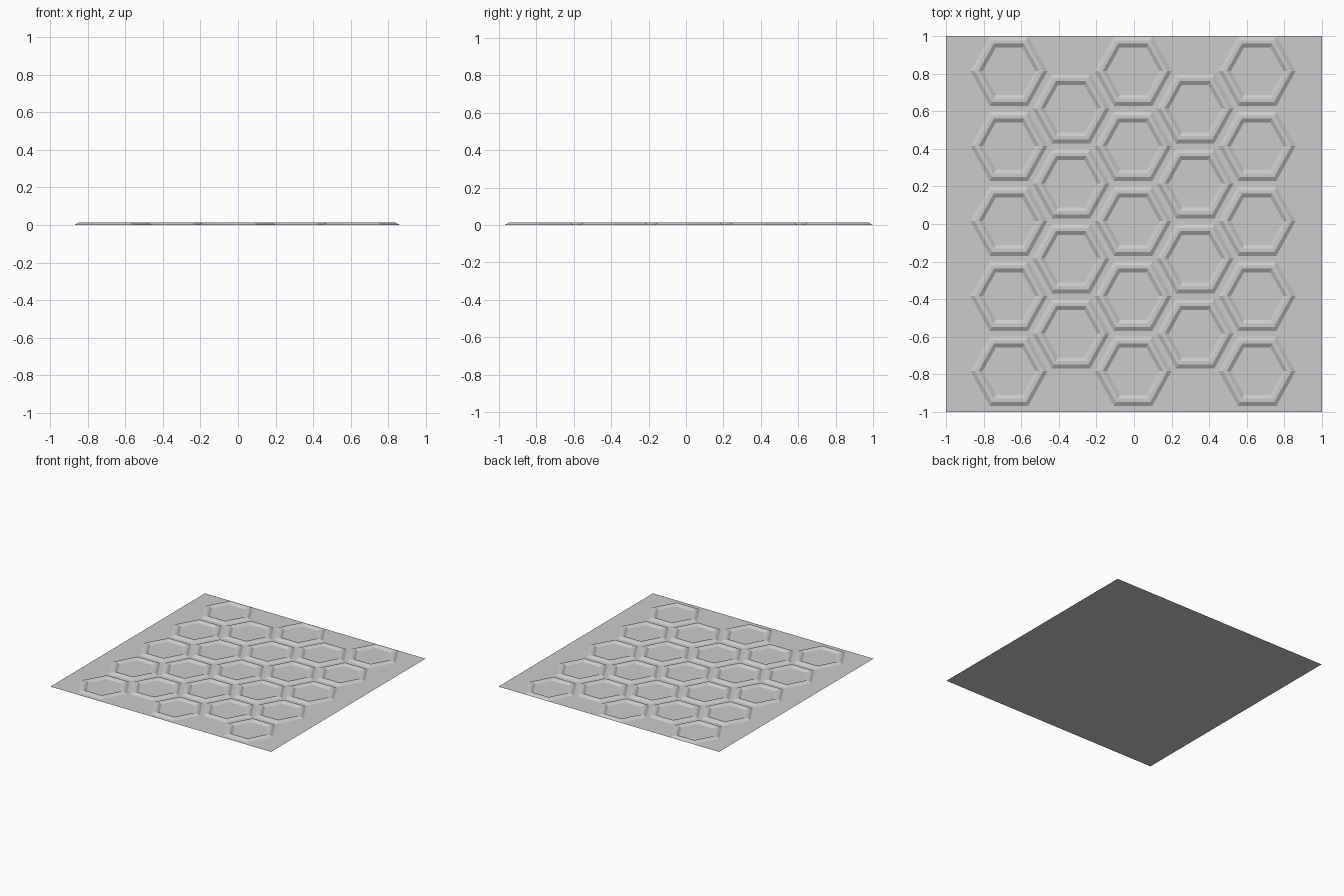
import bpy
from math import cos, sin, pi, radians

if "Cube" in bpy.data.objects:
    bpy.data.objects.remove(bpy.data.objects["Cube"])

CX, CY = -0.005, 0.015       # pattern centre
DX, DY = 0.33, 0.399         # column and row spacing
SQUASH = 0.96                # slight narrowing of the hexagons in x
# ridge cross-section: (distance from centre to flat side, height)
PROFILE = [(0.185, 0.0), (0.164, 0.013), (0.146, 0.013), (0.126, 0.0)]


def add_object(name, verts, faces):
    mesh = bpy.data.meshes.new(name)
    mesh.from_pydata(verts, [], faces)
    mesh.update()
    obj = bpy.data.objects.new(name, mesh)
    bpy.context.collection.objects.link(obj)
    return obj


def hex_ridge(name, cx, cy):
    verts, faces = [], []
    for apothem, z in PROFILE:
        r = apothem / cos(radians(30))
        for i in range(6):
            a = i * pi / 3
            verts.append((cx + SQUASH * r * cos(a), cy + r * sin(a), z))
    for k in range(len(PROFILE) - 1):
        for i in range(6):
            j = (i + 1) % 6
            faces.append((k * 6 + i, k * 6 + j, k * 6 + 6 + j, k * 6 + 6 + i))
    return add_object(name, verts, faces)


# flat base sheet
add_object("base_sheet",
           [(-1, -1, 0), (1, -1, 0), (1, 1, 0), (-1, 1, 0)], [(0, 1, 2, 3)])

# bevelled hexagonal ridges, alternating columns of five and four
for col in range(-2, 3):
    count = 5 if col % 2 == 0 else 4
    for row in range(count):
        y = CY + (row - (count - 1) / 2) * DY
        hex_ridge(f"hex_ridge_{col + 2}_{row}", CX + col * DX, y)
